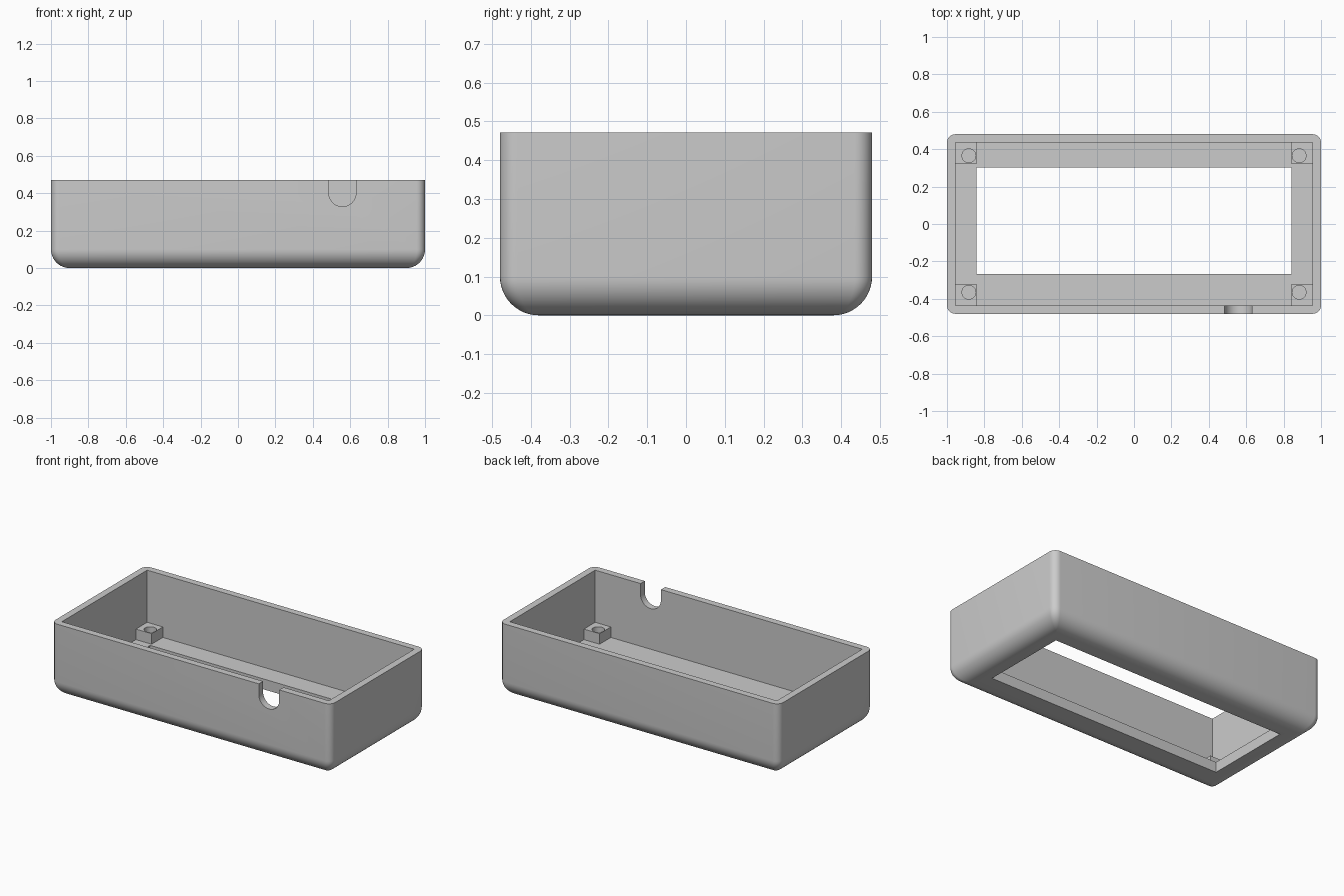
import bpy, bmesh, math

cube = bpy.data.objects.get("Cube")
if cube:
    bpy.data.objects.remove(cube, do_unlink=True)

HX, HY, H = 1.0, 0.48, 0.472      # outer half sizes and height
IX, IY = 0.955, 0.436             # inner half sizes
FLOOR, POST_TOP = 0.067, 0.135
BOTTOM_R, CORNER_R = 0.1, 0.045

grey = bpy.data.materials.new("grey_plastic")
grey.use_nodes = True
grey.diffuse_color = (0.6, 0.6, 0.6, 1)
grey.node_tree.nodes["Principled BSDF"].inputs["Base Color"].default_value = (0.6, 0.6, 0.6, 1)


def finish(name, bm):
    bmesh.ops.recalc_face_normals(bm, faces=bm.faces)
    mesh = bpy.data.meshes.new(name)
    bm.to_mesh(mesh)
    bm.free()
    mesh.materials.append(grey)
    obj = bpy.data.objects.new(name, mesh)
    bpy.context.collection.objects.link(obj)
    return obj


def box(name, x0, x1, y0, y1, z0, z1):
    bm = bmesh.new()
    bmesh.ops.create_cube(bm, size=1)
    for v in bm.verts:
        v.co = (x1 if v.co.x > 0 else x0, y1 if v.co.y > 0 else y0, z1 if v.co.z > 0 else z0)
    return finish(name, bm)


def prism(name, outline, offset):
    bm = bmesh.new()
    face = bm.faces.new([bm.verts.new(p) for p in outline])
    top = bmesh.ops.extrude_face_region(bm, geom=[face])["geom"]
    bmesh.ops.translate(bm, vec=offset, verts=[v for v in top if isinstance(v, bmesh.types.BMVert)])
    return finish(name, bm)


def combine(target, tool, operation):
    tool.hide_render = True
    mod = target.modifiers.new(operation.lower(), 'BOOLEAN')
    mod.operation, mod.solver, mod.object = operation, 'EXACT', tool
    bpy.context.view_layer.objects.active = target
    bpy.ops.object.modifier_apply(modifier=mod.name)
    bpy.data.objects.remove(tool, do_unlink=True)


def rounded_ring(bm, hx, hy, r, z, steps=8):
    verts = []
    for q, (sx, sy) in enumerate([(1, 1), (-1, 1), (-1, -1), (1, -1)]):
        for i in range(steps + 1):
            a = math.pi / 2 * (q + i / steps)
            verts.append(bm.verts.new((sx * (hx - r) + r * math.cos(a),
                                       sy * (hy - r) + r * math.sin(a), z)))
    return verts


# Outer body: rounded rectangles stacked up the curved bottom edge
bm = bmesh.new()
rings = []
for i in range(13):
    t = math.pi / 2 * (1 - i / 12)
    inset = BOTTOM_R * (1 - math.cos(t))
    rings.append(rounded_ring(bm, HX - inset, HY - inset, max(CORNER_R * math.cos(t), 0.003),
                              BOTTOM_R * (1 - math.sin(t))))
rings.append(rounded_ring(bm, HX, HY, CORNER_R, H))
for lo, hi in zip(rings, rings[1:]):
    n = len(lo)
    for i in range(n):
        bm.faces.new((lo[i], lo[(i + 1) % n], hi[(i + 1) % n], hi[i]))
bm.faces.new(rings[0][::-1])
bm.faces.new(rings[-1])
case = finish("open_case", bm)

# Cavity and display window
combine(case, box("cavity_cutter", -IX, IX, -IY, IY, FLOOR, 1), 'DIFFERENCE')
combine(case, box("window_cutter", -0.841, 0.841, -0.268, 0.303, -0.1, 0.2), 'DIFFERENCE')

# Cable notch in the front wall
NX, NZ, NR = 0.558, 0.402, 0.073
notch = [(NX - NR, -0.6, 0.6)]
for i in range(25):
    a = math.pi * (1 + i / 24)
    notch.append((NX + NR * math.cos(a), -0.6, NZ + NR * math.sin(a)))
notch.append((NX + NR, -0.6, 0.6))
combine(case, prism("notch_cutter", notch, (0, 0.3, 0)), 'DIFFERENCE')

# Corner screw posts with blind holes
for sx in (-1, 1):
    for sy in (-1, 1):
        xs = sorted((sx * 0.843, sx * (IX + 0.01)))
        ys = sorted((sy * 0.321, sy * (IY + 0.01)))
        combine(case, box("screw_post", *xs, *ys, FLOOR - 0.01, POST_TOP), 'UNION')
        hole = []
        for i in range(32):
            a = math.tau * i / 32
            hole.append((sx * 0.883 + 0.037 * math.cos(a), sy * 0.365 + 0.037 * math.sin(a), FLOOR + 0.001))
        combine(case, prism("screw_hole_cutter", hole, (0, 0, 0.2)), 'DIFFERENCE')

# Smooth the curved edges, keep the corners crisp
bpy.ops.object.select_all(action='DESELECT')
case.select_set(True)
bpy.context.view_layer.objects.active = case
bpy.ops.object.shade_smooth_by_angle(angle=math.radians(30))
